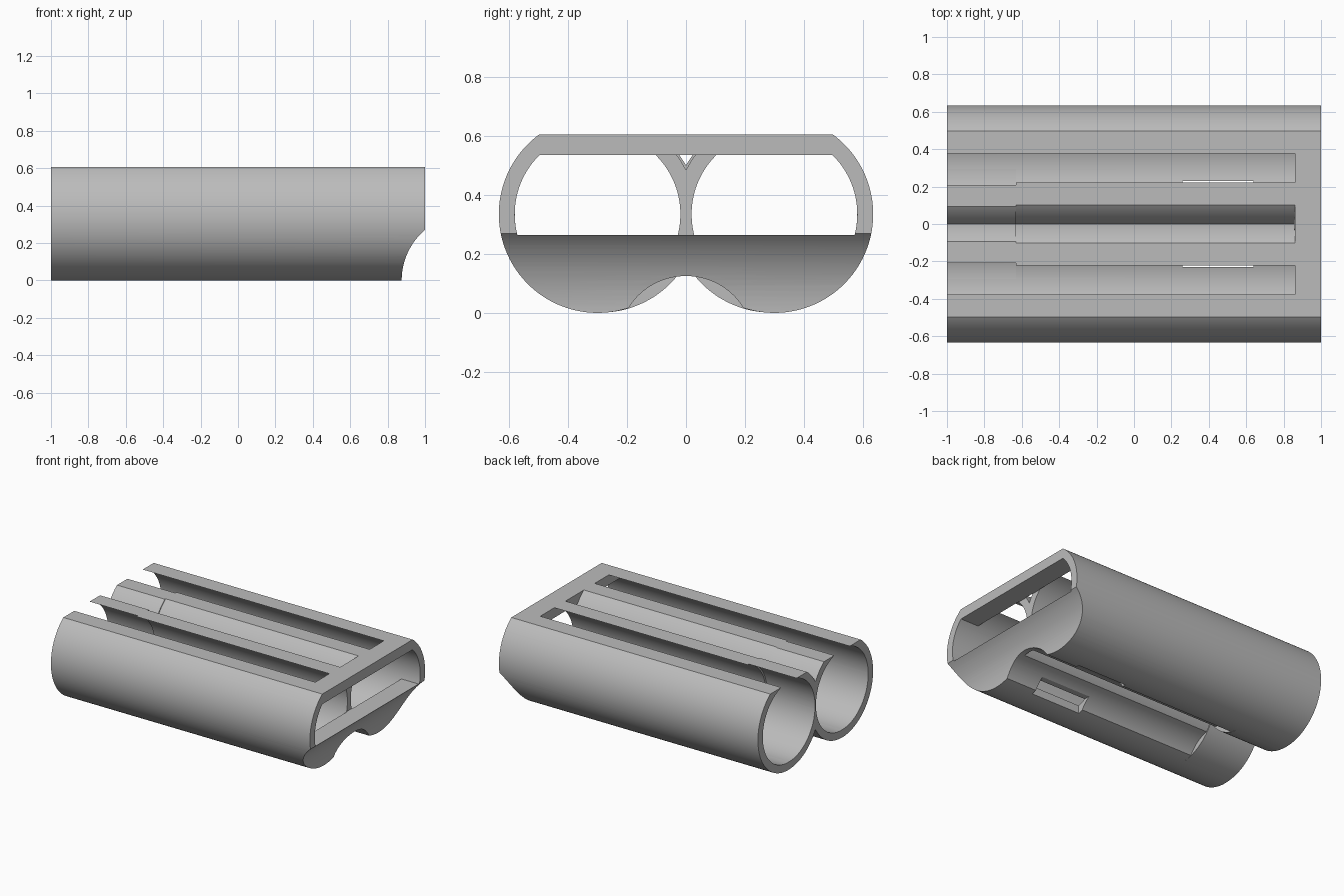
import bpy, bmesh
from math import sin, cos, pi, sqrt
from mathutils import Matrix

old = bpy.data.objects.get("Cube")
if old:
    bpy.data.objects.remove(old, do_unlink=True)

grey = bpy.data.materials.new("matte grey")
grey.use_nodes = True
COLOUR = (0.5, 0.5, 0.5, 1)
grey.diffuse_color = COLOUR
grey.node_tree.nodes["Principled BSDF"].inputs["Base Color"].default_value = COLOUR

AXIS_Y, AXIS_Z = 0.3, 0.335      # tube axes
OUTER, INNER = 0.335, 0.281      # tube radii
CAP = 0.86                       # where the end frame begins
STEP = -0.63                     # where the open ends widen
TOP = 0.605


def circle(y, z, r, n=128):
    return [(y + r * cos(2 * pi * (i + 0.5) / n), z + r * sin(2 * pi * (i + 0.5) / n)) for i in range(n)]


def prism(name, points, x0, x1):
    """Extrude a (y, z) outline along x."""
    bm = bmesh.new()
    face = bm.faces.new([bm.verts.new((x0, y, z)) for y, z in points])
    out = bmesh.ops.extrude_face_region(bm, geom=[face])["geom"]
    bmesh.ops.translate(bm, vec=(x1 - x0, 0, 0), verts=[v for v in out if isinstance(v, bmesh.types.BMVert)])
    bmesh.ops.recalc_face_normals(bm, faces=bm.faces)
    mesh = bpy.data.meshes.new(name)
    bm.to_mesh(mesh)
    bm.free()
    obj = bpy.data.objects.new(name, mesh)
    bpy.context.scene.collection.objects.link(obj)
    return obj


def block(name, x0, x1, y0, y1, z0, z1):
    return prism(name, [(y0, z0), (y1, z0), (y1, z1), (y0, z1)], x0, x1)


def combine(target, tool, operation):
    """Apply a boolean and discard the tool."""
    mod = target.modifiers.new("bool", 'BOOLEAN')
    mod.operation, mod.solver, mod.object = operation, 'EXACT', tool
    bpy.context.view_layer.objects.active = target
    bpy.ops.object.modifier_apply(modifier=mod.name)
    bpy.data.objects.remove(tool, do_unlink=True)


# Twin tubes, slightly wider toward the middle at the open end
holder = prism("twin_tube_holder", circle(AXIS_Y, AXIS_Z, OUTER), -1, 1.05)
combine(holder, prism("tube", circle(-AXIS_Y, AXIS_Z, OUTER), -1, 1.05), 'UNION')
for side in (-1, 1):
    wide = prism("wide_end", circle(side * (AXIS_Y - 0.01), AXIS_Z, OUTER - 0.001), -1, STEP)
    combine(holder, wide, 'UNION')

# Solid fill between the tubes at the closed end
combine(holder, block("end_fill", CAP, 1.04, -0.19, 0.19, 0.02, 0.65), 'UNION')
combine(holder, block("end_top_fill", CAP, 1.03, -0.3, 0.3, 0.4, 0.64), 'UNION')

# Bores
for side in (-1, 1):
    combine(holder, prism("bore", circle(side * AXIS_Y, AXIS_Z, INNER), -1.1, CAP + 0.001), 'DIFFERENCE')
    wide = prism("wide_bore", circle(side * (AXIS_Y - 0.014), AXIS_Z, INNER), -1.1, STEP)
    combine(holder, wide, 'DIFFERENCE')

# Window through the end frame: rounded sides, flat sill and lintel
LOW, HIGH, N = 0.265, 0.535, 20
arc = []
for i in range(N + 1):
    z = LOW + (HIGH - LOW) * i / N
    arc.append((AXIS_Y + sqrt(INNER ** 2 - (z - AXIS_Z) ** 2), z))
outline = arc + [(-y, z) for y, z in reversed(arc)]
combine(holder, prism("window", outline, CAP - 0.002, 1.2), 'DIFFERENCE')

# Flat top and trimmed end
combine(holder, block("top_trim", -1.2, 1.2, -1, 1, TOP, 1), 'DIFFERENCE')
combine(holder, block("end_trim", 1, 1.3, -1, 1, -0.2, 1), 'DIFFERENCE')

# Concave scoop below the window
scoop = prism("scoop", circle(0, 0, 0.354), -1, 1)
scoop.data.transform(Matrix.Translation((1.229, 0, 0)) @ Matrix.Rotation(pi / 2, 4, 'Z'))
combine(holder, scoop, 'DIFFERENCE')

# Underside channel and pocket
combine(holder, prism("channel", circle(0, -0.105, 0.23), STEP, 1.2), 'DIFFERENCE')
combine(holder, block("pocket", 0.26, 0.64, -0.23, 0.23, -0.1, 0.085), 'DIFFERENCE')

# Finish
holder.data.materials.clear()
holder.data.materials.append(grey)
for poly in holder.data.polygons:
    poly.material_index = 0
bpy.ops.object.select_all(action='DESELECT')
holder.select_set(True)
bpy.context.view_layer.objects.active = holder
bpy.ops.object.shade_smooth_by_angle(angle=pi / 6)
